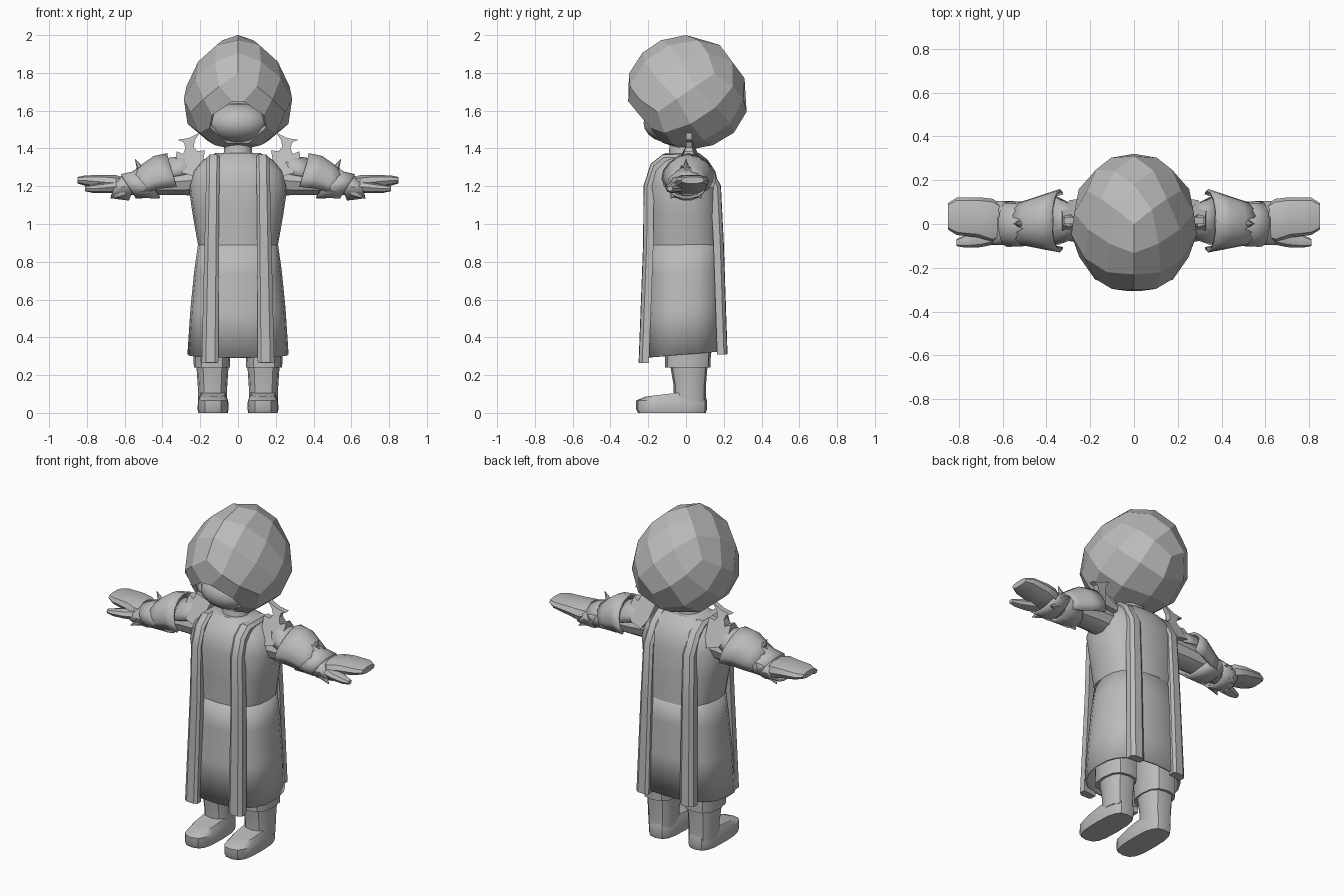
import bpy, bmesh, math
from math import sin, cos, pi, radians
from mathutils import Vector, Matrix

if "Cube" in bpy.data.objects:
    bpy.data.objects.remove(bpy.data.objects["Cube"])

grey = bpy.data.materials.new("plain grey")
grey.use_nodes = True
grey.diffuse_color = (0.5, 0.5, 0.5, 1)
grey.node_tree.nodes["Principled BSDF"].inputs["Base Color"].default_value = (0.5, 0.5, 0.5, 1)


def finish(bm, name, smooth=35, thick=0):
    """Turn a bmesh into a shaded object."""
    bmesh.ops.recalc_face_normals(bm, faces=bm.faces)
    me = bpy.data.meshes.new(name)
    bm.to_mesh(me)
    me.materials.append(grey)
    ob = bpy.data.objects.new(name, me)
    bpy.context.collection.objects.link(ob)
    if thick:
        mod = ob.modifiers.new("thickness", 'SOLIDIFY')
        mod.thickness, mod.offset = thick, -1
    if smooth:
        bpy.ops.object.select_all(action='DESELECT')
        ob.select_set(True)
        bpy.context.view_layer.objects.active = ob
        bpy.ops.object.shade_smooth_by_angle(angle=radians(smooth))
    return ob


def pair(bm, name, **kw):
    """Make a left part and its mirrored right twin."""
    finish(bm, "left_" + name, **kw)
    bmesh.ops.transform(bm, matrix=Matrix.Scale(-1, 4, (1, 0, 0)), verts=bm.verts)
    finish(bm, "right_" + name, **kw)


def loft(rings, closed=True, caps=True):
    """Skin a list of equal-length point rings."""
    bm = bmesh.new()
    rows = [[bm.verts.new(p) for p in r] for r in rings]
    n = len(rows[0])
    for a, b in zip(rows, rows[1:]):
        for i in range(n if closed else n - 1):
            j = (i + 1) % n
            bm.faces.new((a[i], a[j], b[j], b[i]))
    if caps and closed:
        bm.faces.new(rows[0])
        bm.faces.new(rows[-1])
    return bm


def oval(n, ra, rb, power=2.0, a0=0, a1=None):
    """Points of a rounded oval, or of an arc of it."""
    full = a1 is None
    span = 2 * pi if full else a1 - a0
    pts = []
    for i in range(n):
        t = a0 + span * i / (n if full else n - 1)
        c, s = cos(t), sin(t)
        pts.append((ra * math.copysign(abs(c) ** (2 / power), c),
                    rb * math.copysign(abs(s) ** (2 / power), s)))
    return pts


def upright(rows, n=16, power=2.4, tilt=0, cx=0):
    """Rings stacked in z; rows hold z, y centre, half width, half depth."""
    return [[(cx + u, cy + v, z + tilt * (cy + v)) for u, v in oval(n, rx, ry, power)]
            for z, cy, rx, ry in rows]


def sideways(rows, n=10, power=2.0, lean=0, arc=(0, None), spike=0):
    """Rings along x; rows hold x, y centre, z centre, half depth, half height."""
    out = []
    for k, (x, cy, cz, ry, rz) in enumerate(rows):
        ring = []
        for u, v in oval(n, ry, rz, power, *arc):
            crest = spike * max(0, v / rz) ** 6 if k == 0 else 0
            ring.append((x + lean * v, cy + u, cz + v + crest))
        out.append(ring)
    return out


# Hood: faceted egg standing on a corner, sliced open at the lower front
bm = bmesh.new()
bmesh.ops.create_cube(bm, size=2)
bmesh.ops.subdivide_edges(bm, edges=bm.edges, cuts=2, use_grid_fill=True)
turn = Matrix.Rotation(-radians(54.7), 4, 'X') @ Matrix.Rotation(pi / 4, 4, 'Z')
for v in bm.verts:
    p = turn @ Vector([math.tan(c * pi / 4) for c in v.co]).normalized()
    swell = 1 - 0.2 * min(0, p.z) * max(0, p.y)
    v.co = (p.x * 0.285 * (1 - 0.22 * p.z), p.y * 0.32 * swell, 1.695 + p.z * 0.305)
bmesh.ops.bisect_plane(bm, geom=bm.verts[:] + bm.edges[:] + bm.faces[:],
                       plane_co=(0, -0.29, 1.63), plane_no=(0, -0.77, -0.64), clear_outer=True)
finish(bm, "hood", smooth=0, thick=0.02)

# Face ball and neck
bm = bmesh.new()
bmesh.ops.create_uvsphere(bm, u_segments=16, v_segments=10, radius=1)
bmesh.ops.transform(bm, verts=bm.verts,
                    matrix=Matrix.Translation((0, -0.085, 1.535)) @ Matrix.Diagonal((0.165, 0.14, 0.105, 1)))
finish(bm, "face")
finish(loft(upright([(1.33, -0.02, 0.095, 0.085), (1.38, -0.02, 0.075, 0.07),
                     (1.46, -0.02, 0.07, 0.065)], 12, 2)), "neck")

# Robe: torso over a flared open skirt
finish(loft(upright([(0.89, -0.005, 0.212, 0.192), (1.05, -0.01, 0.24, 0.192),
                     (1.2, -0.018, 0.262, 0.192), (1.28, -0.02, 0.24, 0.175),
                     (1.34, -0.02, 0.185, 0.135), (1.375, -0.02, 0.12, 0.09)], 20, 2.5)), "torso")
finish(loft(upright([(0.92, -0.005, 0.208, 0.188), (0.75, -0.005, 0.232, 0.196),
                     (0.55, -0.008, 0.252, 0.204), (0.31, -0.012, 0.268, 0.212)], 20, 2.5, 0.08),
            caps=False), "skirt", thick=0.012)

# Long stole bands draped over each shoulder, front hem to back hem
path = [Vector((0, y, z)) for y, z in (
    (-0.236, 0.265), (-0.212, 0.9), (-0.21, 1.2), (-0.175, 1.31), (-0.12, 1.355),
    (0.05, 1.355), (0.11, 1.31), (0.17, 1.2), (0.185, 0.9), (0.205, 0.31))]
rings = []
for i, p in enumerate(path):
    t = (path[min(i + 1, len(path) - 1)] - path[max(i - 1, 0)]).normalized()
    out = Vector((0, -t.z, t.y))
    half = 0.034 + 0.009 * (1.37 - p.z)
    mid = 0.132 + 0.015 * (1.37 - p.z)
    rings.append([p + Vector((mid + u * half, 0, 0)) + out * d for u, d in
                  ((-1, -0.03), (-1, 0.004), (-0.6, 0.015), (0.5, 0.013), (1, -0.004), (1, -0.04))])
pair(loft(rings), "stole")

# Legs: trouser cuff, boot shaft, foot
pair(loft(upright([(0.24, 0.01, 0.096, 0.12), (0.5, 0.01, 0.1, 0.125)], 12, 2.6, 0, 0.138)), "trouser")
pair(loft(upright([(0.06, 0.02, 0.076, 0.085), (0.14, 0.02, 0.078, 0.085),
                   (0.26, 0.015, 0.086, 0.1)], 12, 2.6, 0, 0.135)), "boot_shaft")
foot = loft(upright([(0, -0.075, 0.078, 0.18), (0.02, -0.077, 0.082, 0.188),
                     (0.065, -0.077, 0.08, 0.188), (0.1, -0.06, 0.064, 0.155)], 16, 3, 0, 0.132))
for v in foot.verts:
    if v.co.z > 0.09:
        v.co.z += 0.12 * (v.co.y + 0.1)
pair(foot, "foot")

# Sleeve, hand and thumb
pair(loft(sideways([(0.18, 0, 1.235, 0.09, 0.09), (0.32, 0.01, 1.225, 0.085, 0.075),
                    (0.48, 0.01, 1.215, 0.08, 0.065), (0.64, 0.01, 1.2, 0.07, 0.05)])), "sleeve")
pair(loft(sideways([(0.58, 0.01, 1.2, 0.06, 0.04), (0.645, 0.015, 1.21, 0.1, 0.05),
                    (0.71, 0.03, 1.222, 0.092, 0.04), (0.81, 0.035, 1.23, 0.085, 0.028),
                    (0.85, 0.035, 1.232, 0.06, 0.018)], 10, 2.6)), "hand")
pair(loft(sideways([(0.62, -0.04, 1.2, 0.05, 0.035), (0.7, -0.062, 1.192, 0.044, 0.028),
                    (0.77, -0.078, 1.187, 0.03, 0.022), (0.81, -0.085, 1.187, 0.016, 0.013)], 8)), "thumb")

# Overlapping arm plates, each an arched shell with a raised crest
arch = (radians(-25), radians(205))
pair(loft(sideways([(0.34, 0.015, 1.245, 0.145, 0.115), (0.41, 0.01, 1.24, 0.127, 0.12),
                    (0.48, 0.005, 1.215, 0.108, 0.1), (0.54, 0, 1.2, 0.095, 0.075)],
                   11, 2, 0.3, arch, 0.015), False), "upper_arm_plate", thick=0.012)
pair(loft(sideways([(0.24, 0.005, 1.27, 0.06, 0.08), (0.29, 0.01, 1.26, 0.085, 0.1),
                    (0.36, 0.015, 1.25, 0.115, 0.1)],
                   9, 2, 0.1, (0, pi), 0.03), False), "shoulder_plate", thick=0.012)
pair(loft(sideways([(0.46, 0, 1.21, 0.1, 0.078), (0.52, 0, 1.207, 0.102, 0.072),
                    (0.58, 0, 1.2, 0.105, 0.066)], 14, 2, 0.6, (0, None), 0.03), caps=False),
     "elbow_band", thick=0.012)
pair(loft(sideways([(0.55, 0.005, 1.2, 0.1, 0.078), (0.61, 0.005, 1.197, 0.1, 0.068),
                    (0.655, 0.005, 1.192, 0.1, 0.057)], 14, 2, -0.35), caps=False),
     "wrist_guard", thick=0.012)

# Swept thorns on the arm plates
thorns = [((0.5, 0, 1.26), (0.545, 0, 1.345)), ((0.61, -0.06, 1.17), (0.665, -0.08, 1.135)),
          ((0.61, 0.06, 1.17), (0.665, 0.08, 1.135))]
for i, (a, b) in enumerate(thorns):
    a, b = Vector(a), Vector(b)
    bm = bmesh.new()
    bmesh.ops.create_cone(bm, segments=6, radius1=0.03, radius2=0.001, depth=(b - a).length, cap_ends=True)
    spin = (b - a).to_track_quat('Z', 'Y').to_matrix().to_4x4()
    bmesh.ops.transform(bm, matrix=Matrix.Translation((a + b) / 2) @ spin, verts=bm.verts)
    pair(bm, "thorn_%d" % (i + 1))

# Two-pronged crest standing on each shoulder
outline = [(0.175, 1.39), (0.19, 1.3), (0.22, 1.25), (0.295, 1.27), (0.33, 1.345), (0.325, 1.385),
           (0.29, 1.37), (0.277, 1.405), (0.29, 1.435), (0.32, 1.445), (0.26, 1.455),
           (0.2, 1.485), (0.228, 1.445), (0.235, 1.41), (0.215, 1.385)]
bm = loft([[(x, y + 0.015, z) for x, z in outline] for y in (-0.016, 0.016)])
for v in bm.verts:
    v.co.y = 0.015 + (v.co.y - 0.015) * (1 + 40 * max(0, 1.39 - v.co.z))
pair(bm, "shoulder_crest", smooth=0)
